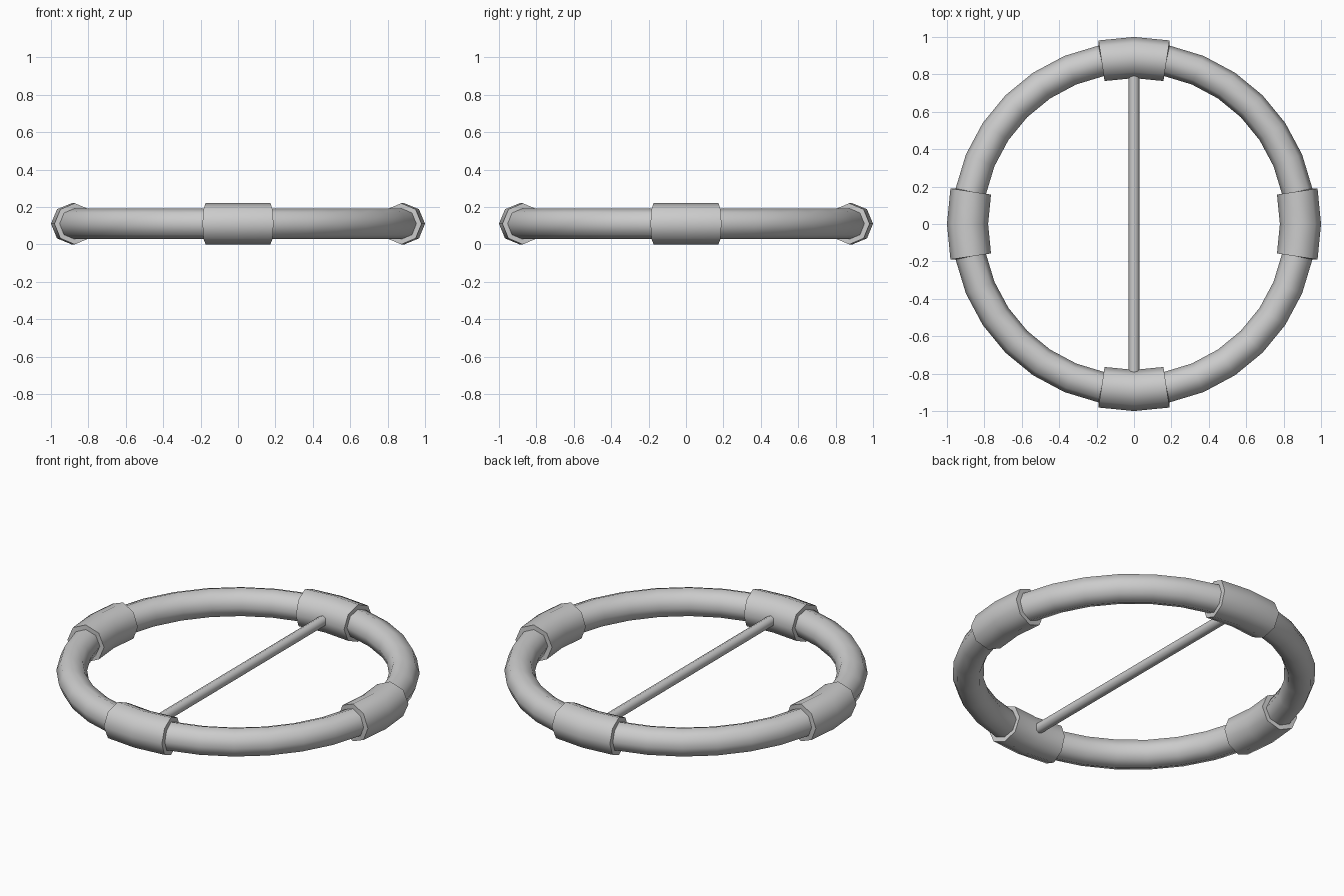
import bpy, bmesh
from math import sin, cos, pi

if "Cube" in bpy.data.objects:
    bpy.data.objects.remove(bpy.data.objects["Cube"])

R, r, T, Z = 0.89, 0.0825, 0.0275, 0.11   # ring radius, tube radius, cuff thickness, height
STEP = 2 * pi / 32
SIDES = 8


def finish(name, bm, angle):
    bmesh.ops.recalc_face_normals(bm, faces=bm.faces)
    me = bpy.data.meshes.new(name)
    bm.to_mesh(me)
    bm.free()
    ob = bpy.data.objects.new(name, me)
    bpy.context.collection.objects.link(ob)
    bpy.ops.object.select_all(action='DESELECT')
    ob.select_set(True)
    bpy.context.view_layer.objects.active = ob
    bpy.ops.object.shade_smooth_by_angle(angle=angle)
    return ob


def section(bm, a, axis, t):
    """Octagonal tube section at angle a, thickened by t along the cuff's own axis."""
    out = []
    for j in range(SIDES):
        p = 2 * pi * j / SIDES
        rad = R + r * cos(p)
        out.append(bm.verts.new((rad * cos(a) + t * cos(p) * cos(axis),
                                 rad * sin(a) + t * cos(p) * sin(axis),
                                 Z + (r + t) * sin(p))))
    return out


# Ring with four raised cuffs, swept as one closed tube
bm = bmesh.new()
rings = []
for q in range(4):
    axis = q * pi / 2
    for k, t in [(-1, 0), (-1, T), (0, T), (1, T)] + [(k, 0) for k in range(1, 7)]:
        rings.append(section(bm, axis + k * STEP, axis, t))
for i, a in enumerate(rings):
    b = rings[(i + 1) % len(rings)]
    for j in range(SIDES):
        n = (j + 1) % SIDES
        bm.faces.new((a[j], b[j], b[n], a[n]))
finish("ring_with_cuffs", bm, 1.0)

# Thin bar across the middle
bm = bmesh.new()
bmesh.ops.create_cone(bm, cap_ends=True, segments=8, radius1=0.029, radius2=0.029, depth=1.6)
bar = finish("cross_bar", bm, 1.0)
bar.rotation_euler = (pi / 2, 0, 0)
bar.location = (0, 0, Z)
